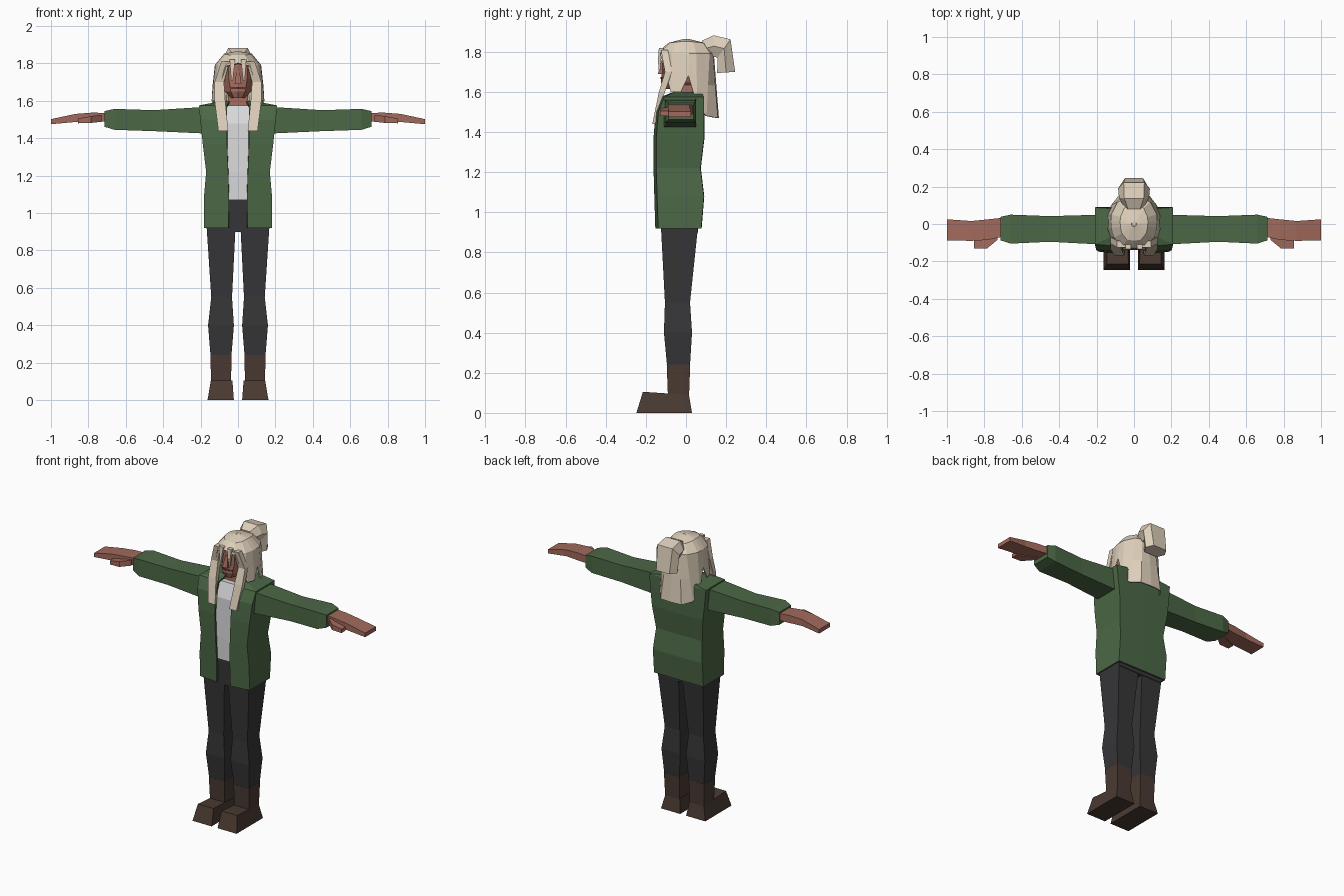
import bpy, bmesh
from mathutils import Vector


def material(name, r, g, b):
    m = bpy.data.materials.new(name)
    m.diffuse_color = [(c / 255 / 12.92 if c < 11 else ((c / 255 + .055) / 1.055) ** 2.4) for c in (r, g, b)] + [1]
    return m


GREEN = material("green cloth", 76, 104, 70)
WHITE = material("white cloth", 218, 218, 220)
DARK = material("charcoal cloth", 54, 54, 56)
BROWN = material("brown leather", 74, 58, 50)
SKIN = material("skin", 162, 106, 92)
HAIR = material("pale hair", 222, 207, 186)
LIP = material("dark lip", 96, 52, 46)


def loft(name, rings, mat, closed=True, cap=True, mirror=False, shell=0):
    """Skin a list of equally long point rings into one flat-shaded object."""
    bm = bmesh.new()
    vs = [[bm.verts.new(p) for p in ring] for ring in rings]
    n = len(vs[0])
    for a, b in zip(vs, vs[1:]):
        for i in range(n if closed else n - 1):
            j = (i + 1) % n
            bm.faces.new((a[i], a[j], b[j], b[i]))
    if cap:
        bm.faces.new(vs[0][::-1])
        bm.faces.new(vs[-1])
    bmesh.ops.recalc_face_normals(bm, faces=bm.faces)
    me = bpy.data.meshes.new(name)
    bm.to_mesh(me)
    bm.free()
    me.materials.append(mat)
    ob = bpy.data.objects.new(name, me)
    bpy.context.collection.objects.link(ob)
    if shell:
        s = ob.modifiers.new("thickness", 'SOLIDIFY')
        s.thickness, s.offset = shell, 0
    if mirror:
        ob.modifiers.new("mirror", 'MIRROR')
    return ob


def zrect(z, x0, x1, y0, y1):
    return [(x0, y0, z), (x1, y0, z), (x1, y1, z), (x0, y1, z)]


def xrect(x, y0, y1, z0, z1):
    return [(x, y0, z0), (x, y1, z0), (x, y1, z1), (x, y0, z1)]


# Legs and boots
loft("trouser_legs", [zrect(*r) for r in (
    (.24, .035, .147, -.095, .02), (.40, .022, .16, -.11, .03),
    (.55, .032, .143, -.105, .02), (.93, .013, .168, -.125, .06))], DARK, mirror=True)
loft("boot_shafts", [zrect(.08, .038, .143, -.09, .015),
                     zrect(.24, .034, .148, -.096, .021)], BROWN, mirror=True)
loft("boot_feet", [zrect(0, .022, .163, -.247, .03),
                   [(.03, -.215, .105), (.145, -.215, .105), (.143, .015, .09), (.036, .015, .09)]],
     BROWN, mirror=True)
loft("hips", [zrect(.9, -.16, .16, -.125, .06), zrect(1.08, -.15, .15, -.13, .06)], DARK)

# Shirt
loft("shirt", [zrect(*r) for r in (
    (1.07, -.15, .15, -.138, .06), (1.22, -.14, .14, -.14, .055),
    (1.48, -.15, .15, -.135, .06), (1.575, -.10, .10, -.10, .05))], WHITE)

# Open jacket: C-shaped rings of z, half width, front, back, half opening
rings = []
for z, w, f, b, o in ((.92, .178, -.147, .072, .05), (1.08, .178, -.152, .085, .048),
                      (1.22, .166, -.156, .068, .052), (1.37, .184, -.156, .086, .058),
                      (1.50, .198, -.146, .086, .058), (1.572, .205, -.118, .085, .058),
                      (1.594, .08, -.06, .075, .045)):
    rings.append([(-o, f, z), (-w, f + .012, z), (-w, b, z), (0, b, z), (w, b, z), (w, f + .012, z), (o, f, z)])
loft("jacket", rings, GREEN, closed=False, cap=False, shell=.012)

# Sleeves and hands
loft("sleeves", [xrect(*r) for r in (
    (.17, -.11, .05, 1.425, 1.568), (.45, -.095, .042, 1.438, 1.55),
    (.66, -.105, .05, 1.445, 1.557), (.715, -.087, .038, 1.462, 1.545))], GREEN, mirror=True)
loft("hands", [xrect(*r) for r in (
    (.69, -.065, .035, 1.49, 1.535), (.78, -.085, .025, 1.487, 1.537),
    (.87, -.09, .016, 1.487, 1.53), (1.0, -.088, .025, 1.475, 1.502))], SKIN, mirror=True)
loft("thumbs", [xrect(*r) for r in (
    (.73, -.085, -.04, 1.488, 1.525), (.785, -.13, -.06, 1.482, 1.518),
    (.855, -.13, -.088, 1.48, 1.505))], SKIN, mirror=True)

# Neck and head, with a ridge down the middle of the face
loft("neck", [zrect(1.52, -.06, .06, -.07, .05), zrect(1.68, -.05, .05, -.06, .05)], SKIN)
loft("head", [[(0, f, z), (w * .55, f + .012, z), (w, f + .06, z), (w * .9, b, z),
               (-w * .9, b, z), (-w, f + .06, z), (-w * .55, f + .012, z)]
              for z, w, f, b in ((1.615, .04, -.115, 0), (1.65, .07, -.125, .06), (1.72, .09, -.12, .09),
                                 (1.79, .092, -.118, .09), (1.83, .07, -.09, .07))], SKIN)
loft("nose", [zrect(1.69, -.018, .018, -.14, -.10), zrect(1.76, -.008, .008, -.122, -.10)], SKIN)
loft("mouth", [[(x, y, 1.664), (x, y + .009, 1.664), (x, y + .009, 1.674), (x, y, 1.674)]
               for x, y in ((-.04, -.114), (0, -.128), (.04, -.114))], LIP)

# Hair cap: each column has an upper point and a hem point; the hem dips at the locks and back
half = [((0, -.12, 1.81), (0, -.128, 1.80)),
        ((.06, -.115, 1.80), (.062, -.125, 1.785)),
        ((.105, -.07, 1.79), (.12, -.075, 1.60)),
        ((.118, -.02, 1.79), (.137, -.025, 1.60)),
        ((.12, .015, 1.79), (.132, .012, 1.68)),
        ((.118, .05, 1.79), (.138, .055, 1.53)),
        ((.085, .115, 1.79), (.118, .10, 1.48)),
        ((.045, .13, 1.79), (.075, .155, 1.47)),
        ((0, .135, 1.79), (0, .16, 1.47))]
cols = half + [tuple((-p[0], p[1], p[2]) for p in c) for c in half[-2:0:-1]]
top = [(u[0] * .6, u[1] * .72, 1.85 - abs(u[1]) * .08) for u, h in cols]
mid = [tuple((Vector(u) + Vector(h)) / 2) for u, h in cols]
crown = [(u[0] * .1, u[1] * .1, 1.86) for u, h in cols]
loft("hair_cap", [crown, top, [c[0] for c in cols], mid, [c[1] for c in cols]], HAIR, cap=False, shell=.008)
loft("hair_crown", [[(x, y, 1.855) for x, y, z in crown], [(x, y, 1.864) for x, y, z in crown]], HAIR)

# Long front locks and short forehead strands
loft("front_locks", [zrect(*r) for r in (
    (1.81, .045, .09, -.125, -.09), (1.70, .075, .125, -.105, -.07),
    (1.60, .068, .125, -.135, -.105), (1.44, .052, .105, -.168, -.152))], HAIR, mirror=True)
loft("forehead_strands", [zrect(*r) for r in (
    (1.82, .015, .045, -.135, -.11), (1.76, .022, .04, -.14, -.125),
    (1.71, .027, .037, -.136, -.128))], HAIR, mirror=True)

# Ponytail: six-sided rings from (outer y, z), (inner y, z), half width
rings = []
for (oy, oz), (iy, iz), w in (((.08, 1.855), (.09, 1.77), .05), ((.137, 1.882), (.142, 1.775), .08),
                              ((.222, 1.862), (.158, 1.77), .085), ((.245, 1.70), (.155, 1.694), .075)):
    my, mz = (oy + iy) / 2, (oz + iz) / 2
    rings.append([(-w * .65, oy, oz), (w * .65, oy, oz), (w, my, mz),
                  (w * .65, iy, iz), (-w * .65, iy, iz), (-w, my, mz)])
loft("ponytail", rings, HAIR)
